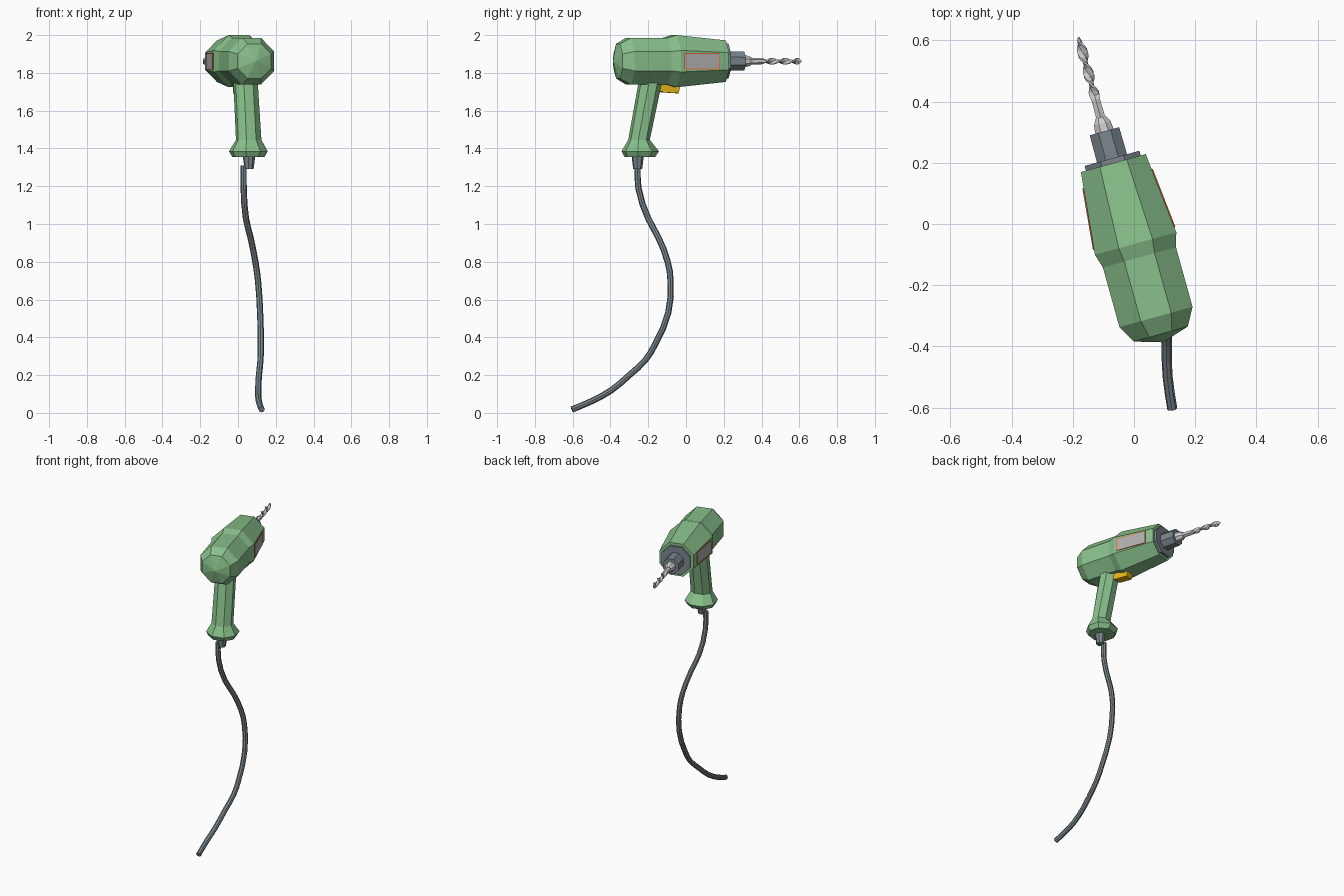
import bpy, bmesh
from math import sin, cos, pi, radians
from mathutils import Matrix, Vector

if "Cube" in bpy.data.objects:
    bpy.data.objects.remove(bpy.data.objects["Cube"])

TURN = Matrix.Rotation(radians(15.5), 4, 'Z')   # whole tool is yawed
V0, ZC = -0.012, 1.862                          # motor axis in tool space


def mat(name, c):
    m = bpy.data.materials.new(name)
    m.diffuse_color = (*c, 1)
    m.use_nodes = True
    m.node_tree.nodes["Principled BSDF"].inputs["Base Color"].default_value = m.diffuse_color
    return m


GREEN = mat("green", (0.25, 0.53, 0.26))
SLATE = mat("slate", (0.20, 0.24, 0.27))
STEEL = mat("steel", (0.58, 0.60, 0.60))
YELLOW = mat("yellow", (0.80, 0.47, 0.01))
ORANGE = mat("orange", (0.75, 0.16, 0.05))
PLATE = mat("plate", (0.45, 0.43, 0.43))


def finish(name, bm, *mats):
    bmesh.ops.recalc_face_normals(bm, faces=bm.faces)
    me = bpy.data.meshes.new(name)
    bm.to_mesh(me)
    bm.free()
    me.transform(TURN)
    for m in mats:
        me.materials.append(m)
    ob = bpy.data.objects.new(name, me)
    bpy.context.collection.objects.link(ob)
    return ob


def loft(name, m, sections, n=8, upright=False):
    """Sections: (position, half width, half depth, shift, twist)."""
    bm = bmesh.new()
    rings = []
    for s in sections:
        p, a, b, shift, tw = (*s, 0, 0)[:5] if len(s) > 3 else (*s, 0, 0)
        k = 1 / cos(pi / n)
        ring = []
        for i in range(n):
            t = 2 * pi * (i + 0.5) / n
            x, y = a * k * cos(t), b * k * sin(t)
            x, y = x * cos(tw) - y * sin(tw), x * sin(tw) + y * cos(tw)
            co = (V0 + x, shift + y, p) if upright else (V0 + x, p, ZC + y)
            ring.append(bm.verts.new(co))
        rings.append(ring)
    for r, q in zip(rings, rings[1:]):
        for i in range(n):
            j = (i + 1) % n
            bm.faces.new((r[i], r[j], q[j], q[i]))
    bm.faces.new(rings[0])
    bm.faces.new(rings[-1])
    bmesh.ops.remove_doubles(bm, verts=bm.verts, dist=1e-5)
    return finish(name, bm, m)


def rounds(*pairs):
    return [(p, r, r) for p, r in pairs]


# Motor housing with domed back, chuck and collar
loft("motor_housing", GREEN, rounds((-0.398, 1e-7), (-0.37, 0.092), (-0.312, 0.124),
                                    (-0.11, 0.124), (-0.063, 0.138), (0.21, 0.11)))
loft("front_ring", SLATE, rounds((0.19, 0.093), (0.226, 0.093)))
loft("chuck", SLATE, rounds((0.21, 0.051), (0.318, 0.050)))
loft("chuck_nose", STEEL, rounds((0.31, 0.032), (0.345, 0.028), (0.365, 0.017)))

# Drill bit: round shank, then twisted flat flutes ending in a point
bit = [(0.35, 0.015, 0.015), (0.425, 0.014, 0.014)]
bit += [(0.44 + 0.18 * i / 14, 0.017, 0.007, 0, i * 2.5 * pi / 14) for i in range(15)]
bit += [(0.637, 0.004, 0.003, 0, 2.6 * pi)]
loft("drill_bit", STEEL, bit, n=6)

# Raked handle with flared foot, and the cord sleeve under it
loft("handle", GREEN, [(1.355, 0.080, 0.075, -0.250), (1.385, 0.096, 0.092, -0.248),
                       (1.445, 0.064, 0.052, -0.255), (1.78, 0.060, 0.058, -0.187)], upright=True)
loft("cord_sleeve", SLATE, [(1.29, 0.022, 0.022, -0.262), (1.36, 0.031, 0.030, -0.262)], upright=True)

# Trigger: side profile with a hooked front
bm = bmesh.new()
prof = [(-0.15, 1.76), (-0.15, 1.705), (-0.125, 1.697), (-0.045, 1.692), (-0.038, 1.72), (-0.05, 1.76)]
f = bm.faces.new([bm.verts.new((V0 - 0.027, u, z)) for u, z in prof])
ext = bmesh.ops.extrude_face_region(bm, geom=[f])
bmesh.ops.translate(bm, vec=(0.054, 0, 0), verts=[v for v in ext["geom"] if isinstance(v, bmesh.types.BMVert)])
finish("trigger", bm, YELLOW)

# Side plates: thin orange frames with grey inset faces
for side, label in ((1, "right"), (-1, "left")):
    bm = bmesh.new()
    outer, inner = [], []
    for u, w, z in ((-0.046, 0.140, -1), (0.157, 0.1195, -1), (0.157, 0.1195, 1), (-0.046, 0.140, 1)):
        outer.append(bm.verts.new((V0 + side * w, u, ZC + z * 0.043)))
        inner.append(bm.verts.new((V0 + side * (w - 0.02), u, ZC + z * 0.043)))
    face = bm.faces.new(outer)
    bm.faces.new(inner[::-1])
    for i in range(4):
        j = (i + 1) % 4
        bm.faces.new((outer[j], outer[i], inner[i], inner[j]))
    bmesh.ops.recalc_face_normals(bm, faces=bm.faces)
    bmesh.ops.inset_region(bm, faces=[face], thickness=0.006, depth=-0.001)
    face.material_index = 1
    finish(label + "_plate", bm, ORANGE, PLATE)

# Hanging power cord, eight sided
path = [(0.03, -0.256, 1.31), (0.03, -0.252, 1.19), (0.042, -0.20, 1.03), (0.066, -0.147, 0.93),
        (0.092, -0.097, 0.80), (0.106, -0.082, 0.70), (0.117, -0.094, 0.53), (0.121, -0.165, 0.36),
        (0.119, -0.215, 0.28), (0.111, -0.30, 0.20), (0.107, -0.395, 0.12), (0.11, -0.50, 0.062),
        (0.125, -0.604, 0.018)]
cu = bpy.data.curves.new("power_cord", 'CURVE')
cu.dimensions = '3D'
cu.bevel_depth = 0.0165
cu.bevel_resolution = 2
cu.use_fill_caps = True
cu.resolution_u = 2
sp = cu.splines.new('BEZIER')
sp.bezier_points.add(len(path) - 1)
for p, co in zip(sp.bezier_points, path):
    p.co = co
    p.handle_left_type = p.handle_right_type = 'AUTO'
tmp = bpy.data.objects.new("cord_curve", cu)
bpy.context.collection.objects.link(tmp)
me = bpy.data.meshes.new_from_object(tmp.evaluated_get(bpy.context.evaluated_depsgraph_get()))
bpy.data.objects.remove(tmp)
me.materials.clear()
me.materials.append(SLATE)
for p in me.polygons:
    p.use_smooth = False
bpy.context.collection.objects.link(bpy.data.objects.new("power_cord", me))
